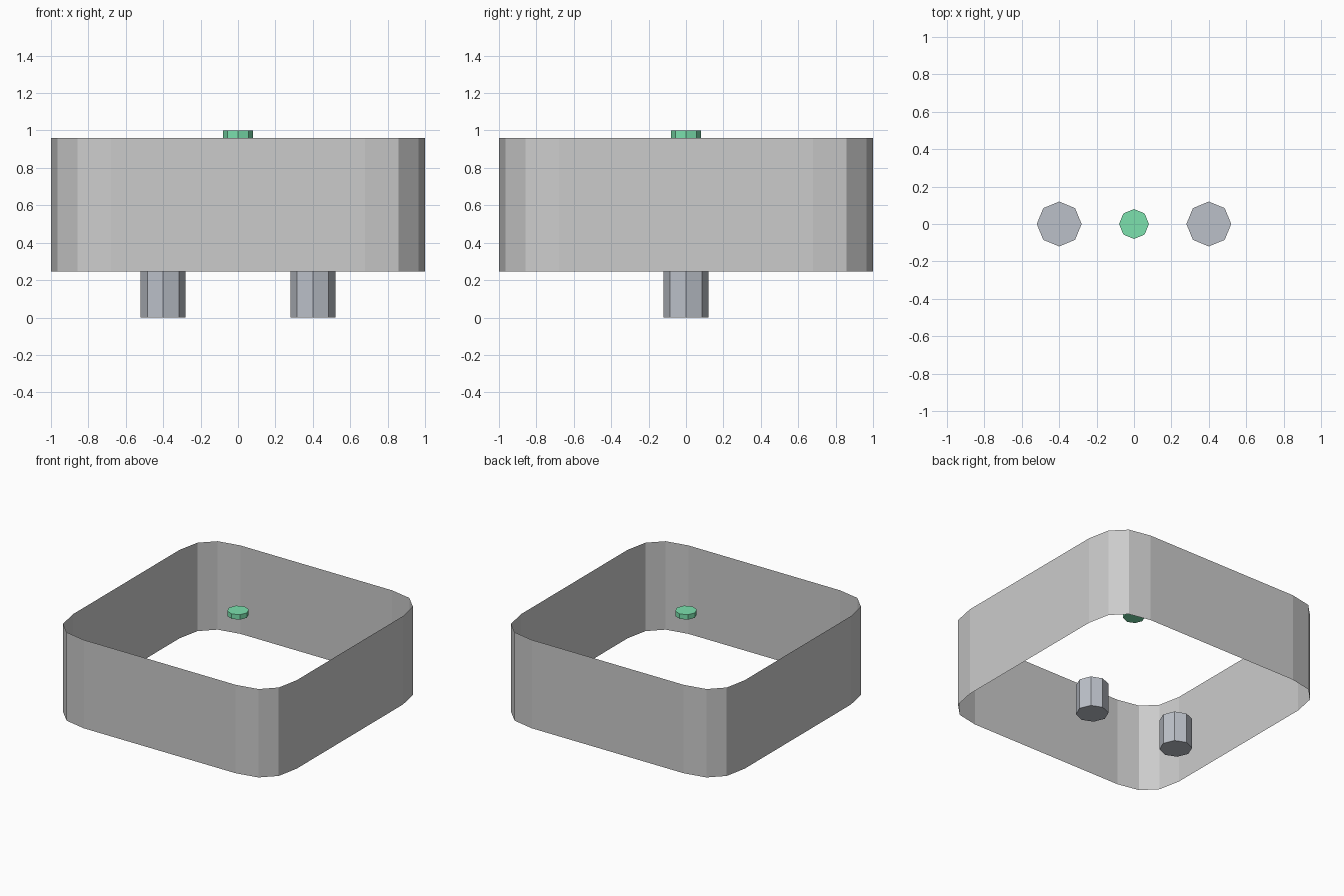
import bpy, bmesh
from mathutils import Vector

if "Cube" in bpy.data.objects:
    bpy.data.objects.remove(bpy.data.objects["Cube"])


def material(name, rgb):
    m = bpy.data.materials.new(name)
    m.diffuse_color = (*rgb, 1)
    m.use_nodes = True
    m.node_tree.nodes["Principled BSDF"].inputs["Base Color"].default_value = m.diffuse_color
    return m


def add_mesh(name, bm, mat=None):
    mesh = bpy.data.meshes.new(name)
    bm.normal_update()
    bm.to_mesh(mesh)
    bm.free()
    if mat:
        mesh.materials.append(mat)
    obj = bpy.data.objects.new(name, mesh)
    bpy.context.collection.objects.link(obj)
    return obj


def disc(name, x, radius, z0, z1, mat):
    bm = bmesh.new()
    bmesh.ops.create_cone(bm, cap_ends=True, segments=8, radius1=radius,
                          radius2=radius, depth=z1 - z0)
    obj = add_mesh(name, bm, mat)
    obj.location = (x, 0, (z0 + z1) / 2)
    return obj


# open body wall: square with quadratic-curve corners in three segments
START = 0.68
outline = []
for sx, sy in ((1, 1), (-1, 1), (-1, -1), (1, -1)):
    a, c, b = Vector((1, START)), Vector((1, 1)), Vector((START, 1))
    corner = []
    for i in range(4):
        t = i / 3
        p = a * (1 - t) ** 2 + c * 2 * t * (1 - t) + b * t ** 2
        corner.append((p.x * sx, p.y * sy))
    outline += corner if sx * sy > 0 else corner[::-1]

bm = bmesh.new()
low = [bm.verts.new((x, y, 0.245)) for x, y in outline]
high = [bm.verts.new((x, y, 0.96)) for x, y in outline]
n = len(outline)
for i in range(n):
    j = (i + 1) % n
    bm.faces.new((low[i], low[j], high[j], high[i]))
add_mesh("body_wall", bm)

# two pins underneath
steel = material("blue_grey", (0.5, 0.53, 0.58))
for side, x in (("left", -0.4), ("right", 0.4)):
    disc(side + "_pin", x, 0.12, 0, 0.245, steel)

# green indicator on top
disc("indicator", 0, 0.08, 0.96, 1.0, material("green", (0.2, 0.75, 0.42)))
